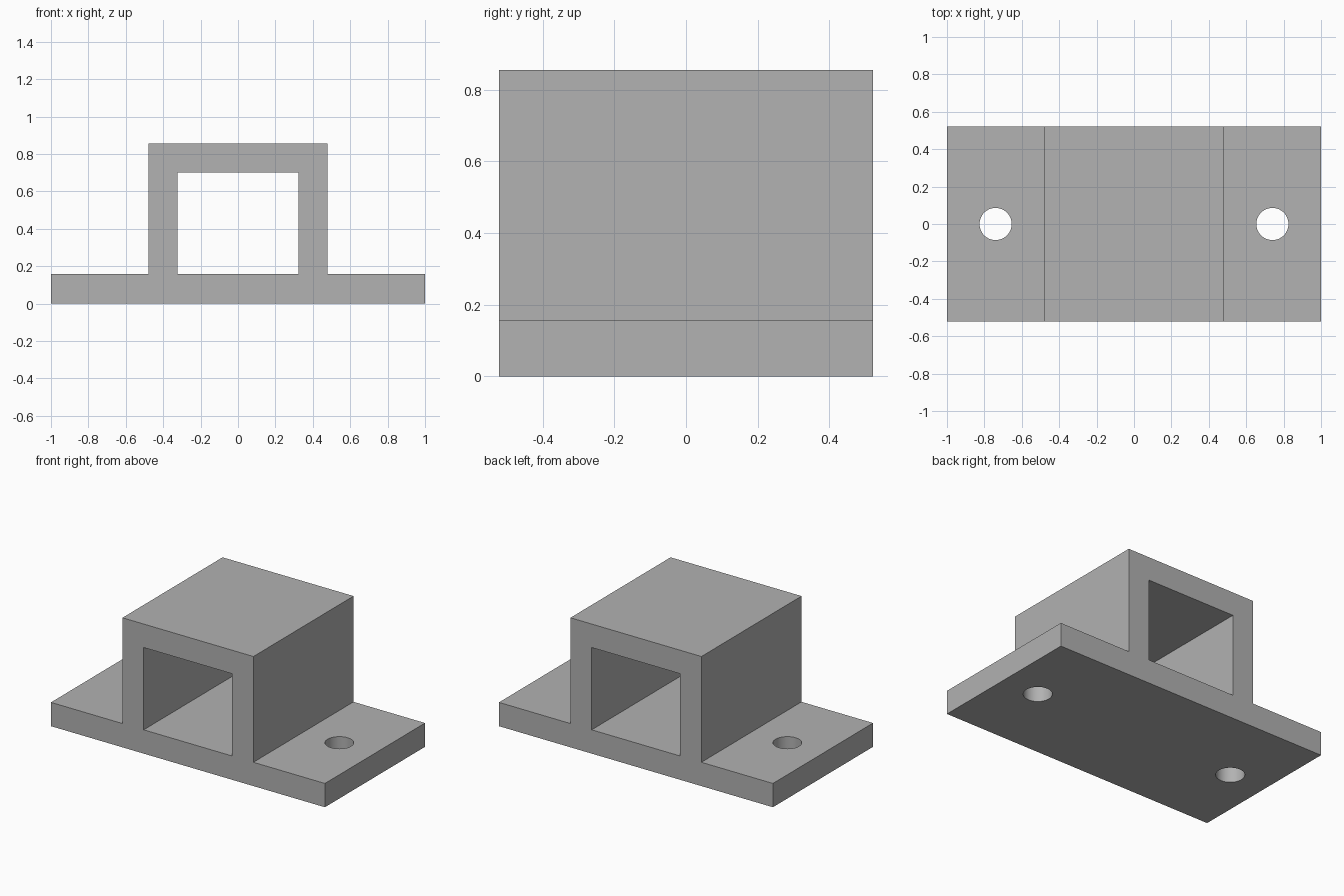
import bpy
import bmesh
import math

cube = bpy.data.objects.get("Cube")
if cube:
    bpy.data.objects.remove(cube, do_unlink=True)

DEPTH, BASE_T, HEIGHT = 1.044, 0.157, 0.855
OUTER, INNER, ROOF = 0.478, 0.323, 0.70   # half widths and underside of the roof
HOLE_X, HOLE_R = 0.74, 0.086

grey = bpy.data.materials.new("plain_grey")
grey.use_nodes = True
colour = (0.445, 0.445, 0.445, 1)
grey.diffuse_color = colour
grey.node_tree.nodes["Principled BSDF"].inputs["Base Color"].default_value = colour


def extrude_profile(name, points, depth):
    """Extrude an x-z outline along y, centred on y = 0."""
    bm = bmesh.new()
    face = bm.faces.new([bm.verts.new((x, -depth / 2, z)) for x, z in points])
    moved = bmesh.ops.extrude_face_region(bm, geom=[face])["geom"]
    bmesh.ops.translate(bm, vec=(0, depth, 0),
                        verts=[v for v in moved if isinstance(v, bmesh.types.BMVert)])
    bmesh.ops.recalc_face_normals(bm, faces=bm.faces)
    mesh = bpy.data.meshes.new(name)
    bm.to_mesh(mesh)
    bm.free()
    obj = bpy.data.objects.new(name, mesh)
    bpy.context.collection.objects.link(obj)
    obj.data.materials.append(grey)
    return obj


def cut(target, cutter):
    """Subtract the cutter from the target, then discard it."""
    cutter.hide_render = True
    mod = target.modifiers.new("cut", 'BOOLEAN')
    mod.operation = 'DIFFERENCE'
    mod.solver = 'EXACT'
    mod.object = cutter
    bpy.context.view_layer.objects.active = target
    bpy.ops.object.modifier_apply(modifier=mod.name)
    bpy.data.objects.remove(cutter, do_unlink=True)


# Bracket: flanged base with a raised box section
right_half = [(1, 0), (1, BASE_T), (OUTER, BASE_T), (OUTER, HEIGHT)]
left_half = [(-x, z) for x, z in reversed(right_half)]
bracket = extrude_profile("mounting_bracket", right_half + left_half, DEPTH)

# Rectangular channel running front to back
channel = [(-INNER, BASE_T), (INNER, BASE_T), (INNER, ROOF), (-INNER, ROOF)]
cut(bracket, extrude_profile("channel_cutter", channel, DEPTH * 2))

# Screw hole in each flange
for side in (-1, 1):
    bpy.ops.mesh.primitive_cylinder_add(vertices=48, radius=HOLE_R, depth=1,
                                        location=(side * HOLE_X, 0, 0))
    hole = bpy.context.object
    hole.name = "screw_hole_cutter"
    hole.data.materials.append(grey)
    cut(bracket, hole)

# Smooth hole walls, sharp edges elsewhere
bpy.ops.object.select_all(action='DESELECT')
bracket.select_set(True)
bpy.context.view_layer.objects.active = bracket
bpy.ops.object.shade_smooth_by_angle(angle=math.radians(30))
